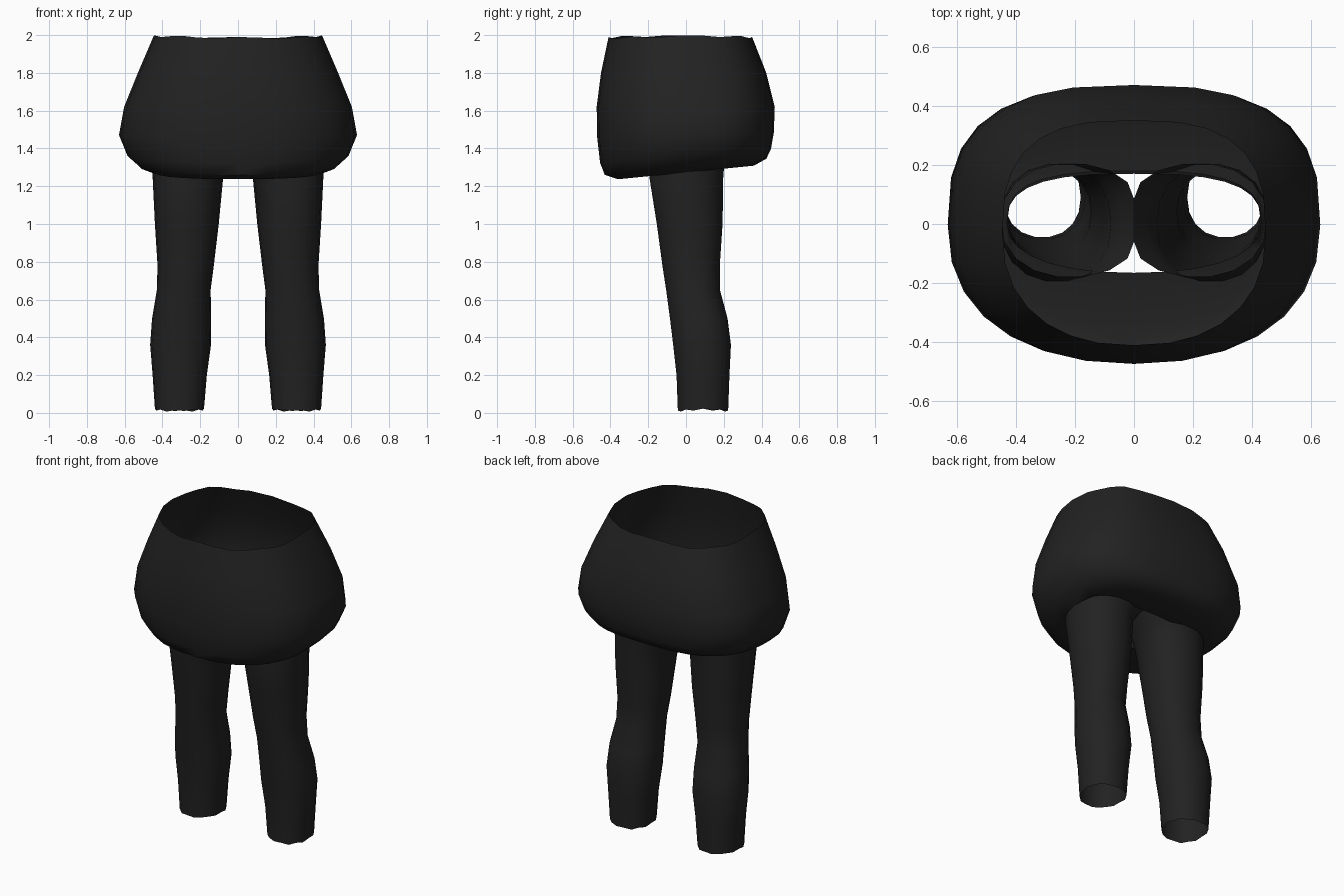
import bpy, bmesh, math

if "Cube" in bpy.data.objects:
    bpy.data.objects.remove(bpy.data.objects["Cube"])

fabric = bpy.data.materials.new("black fabric")
fabric.diffuse_color = (0.016, 0.016, 0.016, 1)
fabric.use_nodes = True
fabric.node_tree.nodes["Principled BSDF"].inputs["Base Color"].default_value = fabric.diffuse_color


def power(v, n):
    return math.copysign(abs(v) ** (2 / n), v)


def outline(x0, x1, y0, y1, z, n_front, n_back, count, tilt=0.0, wave=0.0):
    """Rounded ring of points inside the given x and y limits."""
    cx, cy, hx, hy = (x0 + x1) / 2, (y0 + y1) / 2, (x1 - x0) / 2, (y1 - y0) / 2
    pts = []
    for i in range(count):
        a = 2 * math.pi * i / count
        n = n_back if math.sin(a) > 0 else n_front
        y = cy + hy * power(math.sin(a), n)
        dz = tilt * (y + 0.38) + wave * math.sin(5 * a + 1) * math.cos(3 * a)
        pts.append((cx + hx * power(math.cos(a), n), y, z + dz))
    return pts


def loft(name, rings):
    """Open tube of quads through a list of rings."""
    bm = bmesh.new()
    rows = [[bm.verts.new(p) for p in ring] for ring in rings]
    for a, b in zip(rows, rows[1:]):
        for i in range(len(a)):
            j = (i + 1) % len(a)
            bm.faces.new((a[i], a[j], b[j], b[i]))
    mesh = bpy.data.meshes.new(name)
    bm.to_mesh(mesh)
    bm.free()
    mesh.materials.append(fabric)
    obj = bpy.data.objects.new(name, mesh)
    bpy.context.collection.objects.link(obj)
    bpy.context.view_layer.objects.active = obj
    obj.select_set(True)
    bpy.ops.object.shade_smooth_by_angle(angle=math.radians(50))
    obj.select_set(False)
    return obj


# Bubble skirt: inner lip around the hips, underside, hem, then up to the waist
# (z, half width, front y, back y, tilt)
skirt_profile = [
    (1.37, 0.430, -0.165, 0.17, 0.02),
    (1.26, 0.430, -0.165, 0.18, 0.08),
    (1.235, 0.445, -0.36, 0.36, 0.10),
    (1.265, 0.520, -0.43, 0.425, 0.10),
    (1.33, 0.585, -0.455, 0.450, 0.08),
    (1.46, 0.630, -0.47, 0.465, 0.03),
    (1.62, 0.603, -0.473, 0.470, 0.0),
    (1.80, 0.530, -0.45, 0.425, 0.0),
    (1.99, 0.445, -0.41, 0.350, 0.0),
]
loft("skirt", [
    outline(-w, w, f, b, z, 2.3, 2.8, 28, t, 0.01 if z > 1.9 else 0)
    for z, w, f, b, t in skirt_profile])

# Legging tubes, from the ankle up to where they meet at the hips
# (z, inner x, outer x, front y, back y)
leg_profile = [
    (0.015, 0.180, 0.440, -0.045, 0.225),
    (0.20, 0.165, 0.452, -0.052, 0.232),
    (0.36, 0.143, 0.465, -0.070, 0.240),
    (0.50, 0.142, 0.455, -0.087, 0.222),
    (0.65, 0.145, 0.430, -0.107, 0.182),
    (0.78, 0.128, 0.426, -0.127, 0.181),
    (1.00, 0.102, 0.440, -0.157, 0.196),
    (1.25, 0.078, 0.452, -0.197, 0.200),
    (1.31, 0.040, 0.455, -0.190, 0.205),
    (1.38, -0.03, 0.450, -0.180, 0.205),
]
for side, name in ((1, "right_legging"), (-1, "left_legging")):
    rings = []
    for z, xi, xo, f, b in leg_profile:
        ring = outline(xi, xo, f, b, z, 2.2, 2.2, 18, 0, 0.009 if z < 0.1 else 0)
        ring = [(side * max(x, 0), y, h) for x, y, h in ring]
        rings.append(ring if side > 0 else ring[::-1])
    loft(name, rings)
